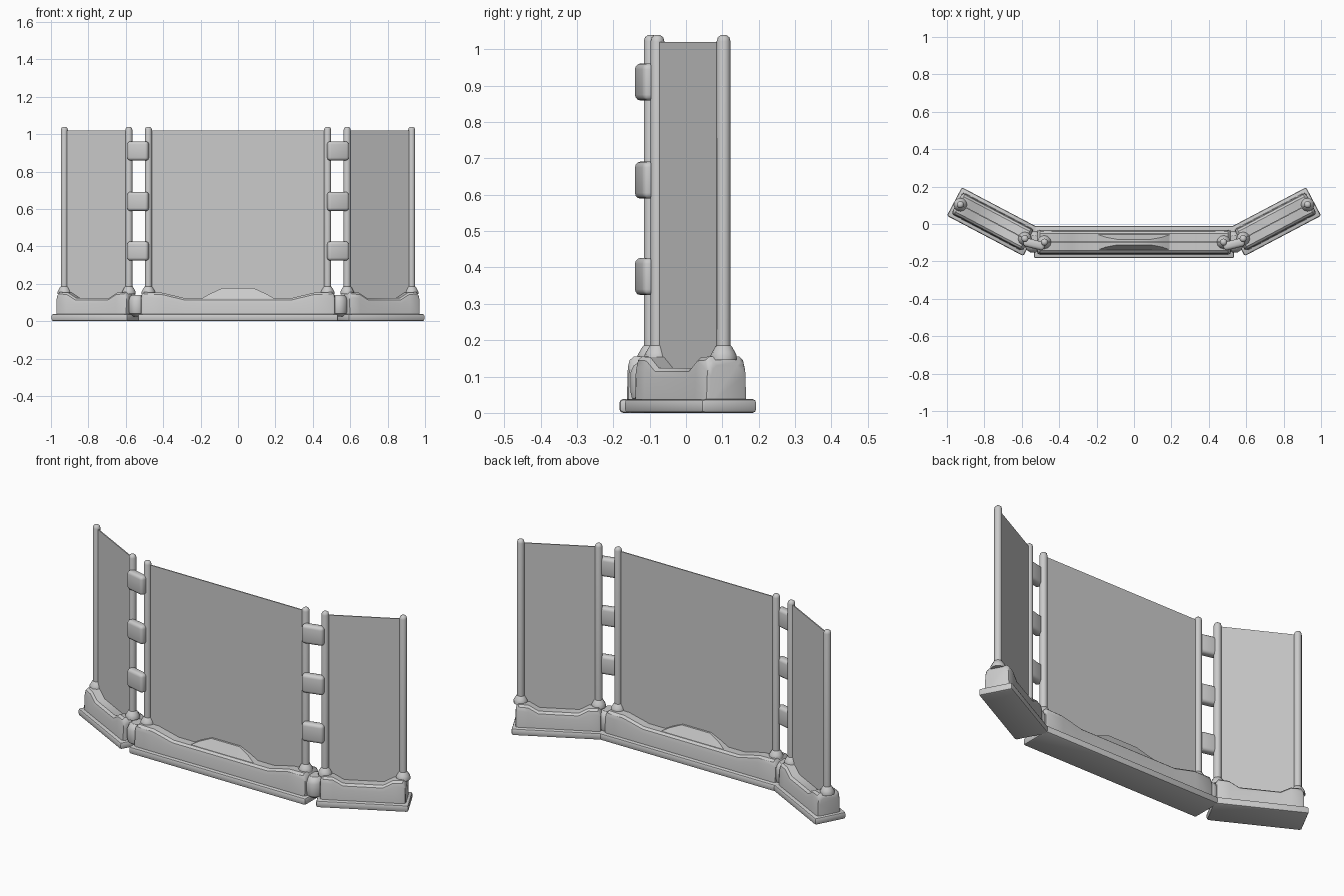
import bpy, bmesh, math
from mathutils import Matrix

if "Cube" in bpy.data.objects:
    bpy.data.objects.remove(bpy.data.objects["Cube"])

WING_ANGLE = math.radians(27.8)


def make(name, bm, place, smooth=35):
    bmesh.ops.recalc_face_normals(bm, faces=bm.faces)
    mesh = bpy.data.meshes.new(name)
    bm.to_mesh(mesh)
    bm.free()
    ob = bpy.data.objects.new(name, mesh)
    bpy.context.collection.objects.link(ob)
    ob.matrix_world = place
    bpy.ops.object.select_all(action='DESELECT')
    ob.select_set(True)
    bpy.context.view_layer.objects.active = ob
    bpy.ops.object.shade_smooth_by_angle(angle=math.radians(smooth))
    return ob


def block(name, size, loc, place, bevel=0.0, segs=2):
    bm = bmesh.new()
    bmesh.ops.create_cube(bm, size=1, matrix=Matrix.Translation(loc) @ Matrix.Diagonal((*size, 1)))
    if bevel:
        bmesh.ops.bevel(bm, geom=bm.edges[:], offset=bevel, segments=segs, profile=0.5, affect='EDGES')
    return make(name, bm, place)


def loft(name, rings, place, smooth=35):
    bm = bmesh.new()
    loops = [[bm.verts.new(p) for p in r] for r in rings]
    n = len(loops[0])
    for a, b in zip(loops, loops[1:]):
        for i in range(n):
            j = (i + 1) % n
            bm.faces.new((a[i], a[j], b[j], b[i]))
    bm.faces.new(loops[0])
    bm.faces.new(loops[-1])
    return make(name, bm, place, smooth)


def body_ring(x, h, pinch=0.0):
    half = [(0.066 - pinch, 0.025), (0.063 - pinch, h - 0.03),
            (0.058 - pinch, h - 0.01), (0.046 - pinch, h)]
    return [(x, y, z) for y, z in half] + [(x, -y, z) for y, z in reversed(half)]


def base(name, half_len, stations, place):
    # wide foot flange with softened edges
    block(name + "_foot", (half_len * 2, 0.172, 0.038), (0, 0, 0.019), place, 0.01)
    # raised body, dipping between the post seats
    end = half_len - 0.016
    right = [(x, h, 0) for x, h in stations] + [(end - 0.016, 0.155, 0), (end - 0.004, 0.142, 0.004),
                                                (end, 0.13, 0.014)]
    left = [(-x, h, p) for x, h, p in reversed(right)]
    loft(name + "_body", [body_ring(*s) for s in left + right], place)


def post(name, x, place):
    # collar, round pole and domed tip as one turned profile
    prof = [(0.036, 0.145), (0.036, 0.158), (0.031, 0.168), (0.023, 0.182), (0.019, 0.186),
            (0.019, 1.022), (0.016, 1.033), (0.008, 1.039)]
    n = 12
    rings = [[(x + r * math.cos(2 * math.pi * i / n), r * math.sin(2 * math.pi * i / n), z)
              for i in range(n)] for r, z in prof]
    loft(name, rings, place, 40)


def section(name, half_len, post_x, stations, place):
    base(name + "_base", half_len, stations, place)
    for side, s in (("left", -1), ("right", 1)):
        post(f"{name}_{side}_post", s * post_x, place)
    block(name + "_sheet", (post_x * 2, 0.006, 0.92), (0, 0, 0.56), place)


# centre section
centre = Matrix.Translation((0, -0.097, 0))
section("centre", 0.535, 0.479, [(0.19, 0.124), (0.29, 0.124), (0.33, 0.134), (0.41, 0.153)], centre)

# raised swell in the middle of the centre base
swell = []
for x, z, w in ((-0.19, 0.124, 0.04), (-0.15, 0.147, 0.026), (-0.085, 0.176, 0.014),
                (0.085, 0.176, 0.014), (0.15, 0.147, 0.026), (0.19, 0.124, 0.04)):
    swell.append([(x, -0.046, 0.115), (x, -w, z), (x, w, z), (x, 0.046, 0.115)])
loft("centre_base_swell", swell, centre)

for side, s in (("left", -1), ("right", 1)):
    # angled wing
    wing = Matrix.Translation((s * 0.756, 0.0125, 0)) @ Matrix.Rotation(s * WING_ANGLE, 4, 'Z')
    section(side + "_wing", 0.231, 0.195, [(0.10, 0.124), (0.15, 0.153)], wing)

    # hinge clamps bridging neighbouring posts
    hinge = Matrix.Translation((s * 0.534, -0.108, 0)) @ Matrix.Rotation(s * WING_ANGLE / 2, 4, 'Z')
    for i, z in enumerate((0.375, 0.64, 0.91)):
        block(f"{side}_clamp_{i + 1}", (0.116, 0.046, 0.102), (0, 0, z), hinge, 0.016, 3)

    # rounded coupling between the bases
    prof = [(0.028, 0.025), (0.046, 0.04), (0.05, 0.06), (0.05, 0.11), (0.042, 0.13), (0.03, 0.14)]
    n = 12
    rings = [[(r * math.cos(2 * math.pi * i / n), 1.2 * r * math.sin(2 * math.pi * i / n), z)
              for i in range(n)] for r, z in prof]
    loft(side + "_base_coupling", rings,
         Matrix.Translation((s * 0.537, -0.095, 0)) @ Matrix.Rotation(s * WING_ANGLE / 2, 4, 'Z'))
